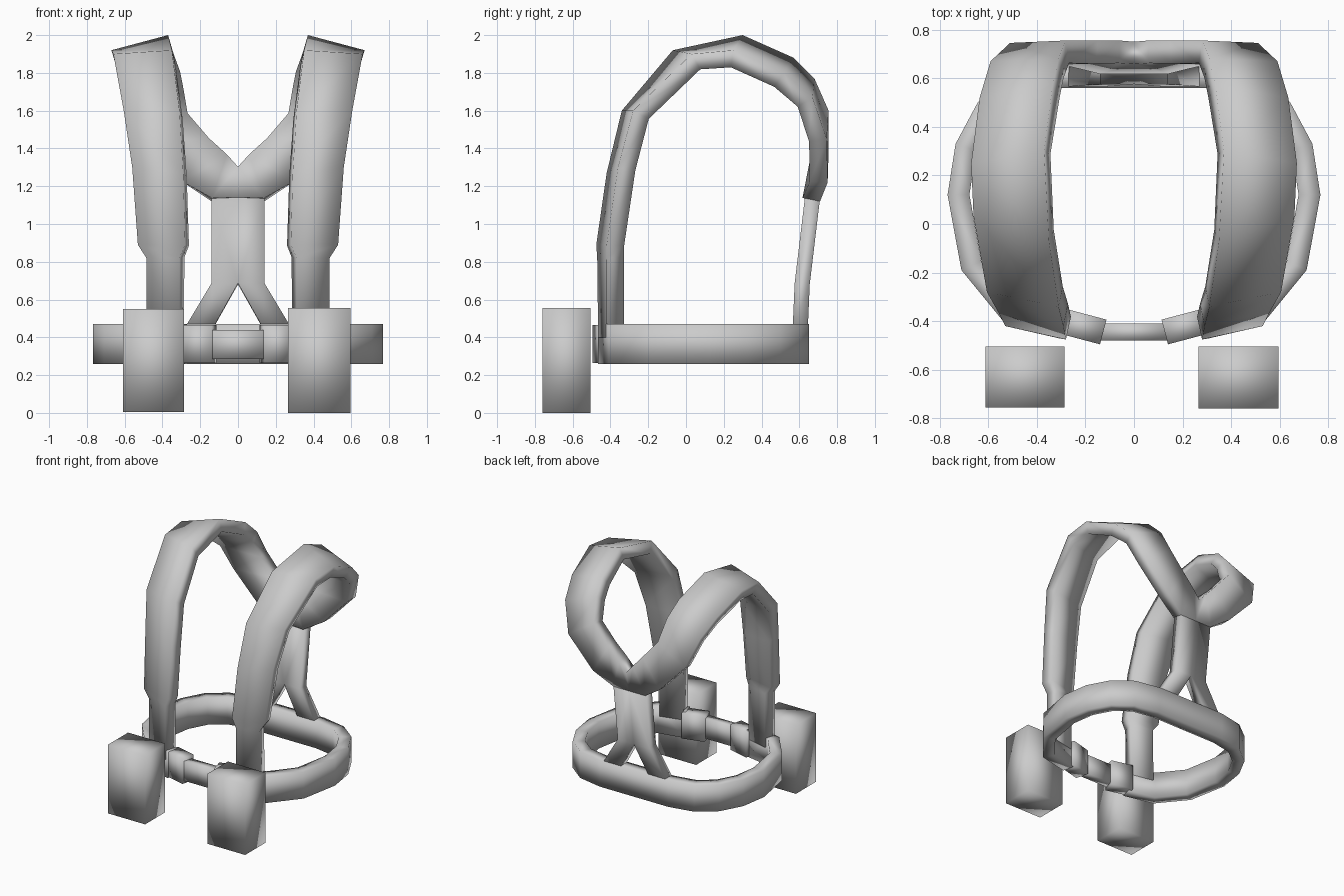
import bpy
import bmesh
from mathutils import Vector

cube = bpy.data.objects.get("Cube")
if cube:
    bpy.data.objects.remove(cube, do_unlink=True)

grey = bpy.data.materials.new("plain_grey")
grey.use_nodes = True
grey.diffuse_color = (0.6, 0.6, 0.6, 1)
grey.node_tree.nodes["Principled BSDF"].inputs["Base Color"].default_value = (0.6, 0.6, 0.6, 1)


def finish(name, bm, mirror=False):
    bmesh.ops.recalc_face_normals(bm, faces=bm.faces)
    for f in bm.faces:
        f.smooth = True
    mesh = bpy.data.meshes.new(name)
    bm.to_mesh(mesh)
    bm.free()
    mesh.materials.append(grey)
    obj = bpy.data.objects.new(name, mesh)
    bpy.context.scene.collection.objects.link(obj)
    if mirror:
        mod = obj.modifiers.new("mirror", 'MIRROR')
        mod.use_clip = True
        mod.merge_threshold = 0.002
    return obj


def strap(name, stations, thick, open_end=False):
    """Sweep a flat band; each station holds the two edges of its outer face."""
    bm = bmesh.new()
    st = [(Vector(a), Vector(b)) for a, b in stations]
    mids = [(a + b) / 2 for a, b in st]
    rings = []
    for i, (a, b) in enumerate(st):
        # average the neighbouring directions so the band bends evenly
        t = Vector()
        if i > 0:
            t += (mids[i] - mids[i - 1]).normalized()
        if i < len(st) - 1:
            t += (mids[i + 1] - mids[i]).normalized()
        n = t.cross(b - a).normalized() * thick
        ring = [a, b, b + n, a + n]
        if open_end and i == len(st) - 1:
            for p in ring:
                p.x = 0
        rings.append([bm.verts.new(p) for p in ring])
    for r, s in zip(rings, rings[1:]):
        for k in range(4):
            bm.faces.new((r[k], r[(k + 1) % 4], s[(k + 1) % 4], s[k]))
    bm.faces.new(rings[0])
    if not open_end:
        bm.faces.new(rings[-1])
    return finish(name, bm, mirror=True)


def box(name, lo, hi):
    bm = bmesh.new()
    bmesh.ops.create_cube(bm, size=1)
    for v in bm.verts:
        v.co = [l + (c + 0.5) * (h - l) for c, l, h in zip(v.co, lo, hi)]
    return finish(name, bm)


def band(points, top, bottom):
    return [((x, y, top), (x, y, bottom)) for x, y in points]


# Shoulder straps, from the front of the belt over the top to the back crossing
strap("shoulder_straps", [
    ((0.31, -0.465, 0.40), (0.485, -0.42, 0.40)),
    ((0.31, -0.47, 0.82), (0.485, -0.42, 0.82)),
    ((0.28, -0.475, 0.89), (0.53, -0.42, 0.89)),
    ((0.29, -0.42, 1.27), (0.56, -0.36, 1.30)),
    ((0.31, -0.34, 1.60), (0.605, -0.28, 1.60)),
    ((0.35, -0.07, 1.92), (0.66, 0.03, 1.90)),
    ((0.37, 0.30, 2.00), (0.67, 0.25, 1.92)),
    ((0.335, 0.57, 1.88), (0.635, 0.52, 1.80)),
    ((0.31, 0.68, 1.77), (0.59, 0.67, 1.67)),
    ((0.28, 0.755, 1.60), (0.51, 0.745, 1.45)),
    ((0.15, 0.755, 1.45), (0.29, 0.75, 1.22)),
    ((0.06, 0.755, 1.35), (0.14, 0.71, 1.12)),
    ((0, 0.75, 1.28), (0, 0.71, 1.12)),
], 0.095, open_end=True)

# Lower back straps, side by side and then parting towards the belt
strap("lower_back_straps", [
    ((0, 0.71, 1.14), (0.14, 0.71, 1.14)),
    ((0, 0.655, 0.68), (0.14, 0.655, 0.68)),
    ((0.13, 0.645, 0.45), (0.28, 0.645, 0.45)),
], 0.08)

# Waist belt
strap("belt", band([(0.29, -0.465), (0.53, -0.41), (0.71, -0.19), (0.767, 0.12),
                    (0.734, 0.33), (0.643, 0.50), (0.50, 0.61), (0.30, 0.65),
                    (0, 0.65)], 0.47, 0.26), 0.09, open_end=True)

# Belt end pieces and buckle
strap("belt_ends", band([(0.14, -0.495), (0.31, -0.45)], 0.465, 0.265), 0.105)
box("buckle", (-0.15, -0.48, 0.285), (0.15, -0.41, 0.44))

# Front pouches
box("right_pouch", (-0.61, -0.755, 0.005), (-0.285, -0.505, 0.55))
box("left_pouch", (0.265, -0.76, 0), (0.595, -0.505, 0.555))
